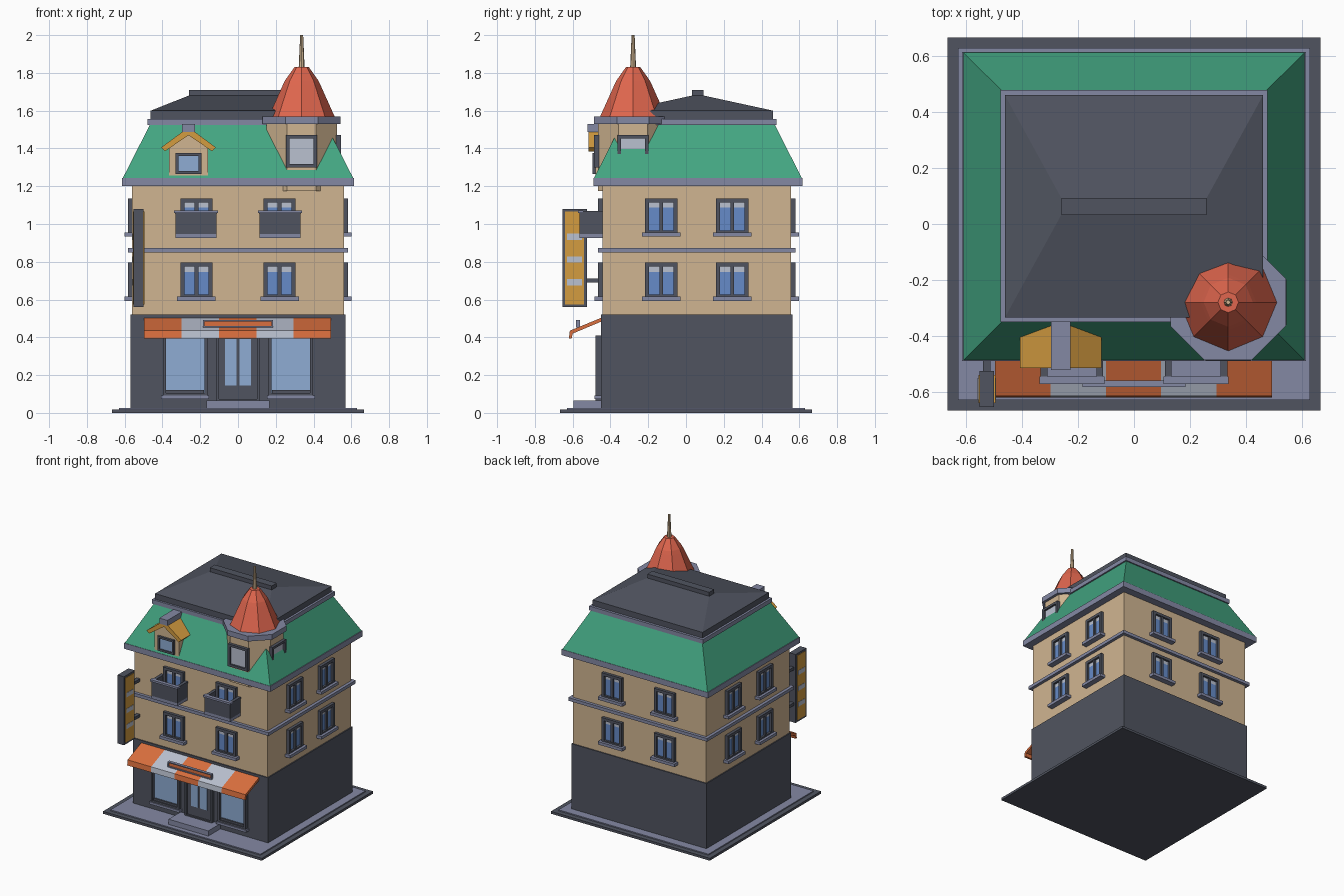
import bpy, bmesh
from math import pi, cos, sin
from mathutils import Matrix, Vector

if "Cube" in bpy.data.objects:
    bpy.data.objects.remove(bpy.data.objects["Cube"])


def material(name, *rgb):
    lin = [((c / 255 + 0.055) / 1.055) ** 2.4 for c in rgb] + [1]
    m = bpy.data.materials.new(name)
    m.use_nodes = True
    m.diffuse_color = lin
    m.node_tree.nodes["Principled BSDF"].inputs["Base Color"].default_value = lin
    return m


TAN = material("tan plaster", 208, 181, 145)
DARK = material("dark slate", 80, 84, 96)
TRIM = material("lavender trim", 132, 137, 164)
GREEN = material("green roof", 67, 165, 129)
CORAL = material("coral tile", 224, 102, 78)
ORANGE = material("orange cloth", 218, 111, 62)
YELLOW = material("yellow paint", 212, 156, 64)
BLUE = material("window blue", 102, 139, 200)
SKY = material("shop glass blue", 142, 172, 212)
PALE = material("pale grey", 186, 193, 208)

CY = 0.057            # building centre in y
HX, HY = 0.56, 0.50   # half sizes of the upper walls


def finish(name, bm, mats):
    bmesh.ops.recalc_face_normals(bm, faces=bm.faces)
    me = bpy.data.meshes.new(name)
    bm.to_mesh(me)
    bm.free()
    for m in mats:
        me.materials.append(m)
    ob = bpy.data.objects.new(name, me)
    bpy.context.collection.objects.link(ob)
    return ob


def boxes(name, parts, place=Matrix.Identity(4)):
    """One object from (x range, y range, z range, material) blocks."""
    bm = bmesh.new()
    mats = []
    for xs, ys, zs, mat in parts:
        if mat not in mats:
            mats.append(mat)
        spans = (xs, ys, zs)
        mid = Vector([(s[0] + s[1]) / 2 for s in spans])
        size = Vector([abs(s[1] - s[0]) for s in spans])
        made = bmesh.ops.create_cube(
            bm, size=1, matrix=place @ Matrix.Translation(mid) @ Matrix.Diagonal(size).to_4x4())
        for f in {f for v in made["verts"] for f in v.link_faces}:
            f.material_index = mats.index(mat)
    return finish(name, bm, mats)


def loft(name, rings, mat):
    """Skin a stack of equal-length point rings and cap the ends."""
    bm = bmesh.new()
    rows = [[bm.verts.new(p) for p in ring] for ring in rings]
    for a, b in zip(rows, rows[1:]):
        for i in range(len(a)):
            j = (i + 1) % len(a)
            bm.faces.new((a[i], a[j], b[j], b[i]))
    bm.faces.new(rows[0])
    bm.faces.new(rows[-1])
    return finish(name, bm, [mat])


def rect(hx, hy, z, cy=0.063):
    return [(-hx, cy - hy, z), (hx, cy - hy, z), (hx, cy + hy, z), (-hx, cy + hy, z)]


def block(name, hx, hy, z0, z1, mat, cy=CY):
    return loft(name, [rect(hx, hy, z0, cy), rect(hx, hy, z1, cy)], mat)


# Pavement and walls
block("pavement_edge", 0.667, 0.667, 0, 0.018, DARK, 0)
block("pavement", 0.63, 0.63, 0.018, 0.026, TRIM, 0)
block("shop_floor_walls", 0.568, 0.508, 0.02, 0.52, DARK)
block("upper_walls", HX, HY, 0.52, 1.21, TAN)
block("belt_course", 0.583, 0.523, 0.848, 0.872, TRIM)
block("cornice", 0.615, 0.553, 1.2, 1.243, TRIM, 0.063)

# Roof
loft("mansard_roof", [rect(0.61, 0.55, 1.243), rect(0.464, 0.405, 1.53)], GREEN)
block("roof_trim", 0.478, 0.415, 1.525, 1.557, TRIM, 0.065)
loft("top_roof", [rect(0.462, 0.398, 1.555), rect(0.462, 0.398, 1.6),
                  rect(0.26, 0.03, 1.68)], DARK)
block("ridge_cap", 0.26, 0.03, 1.67, 1.71, DARK, 0.063)


def frame(u, hw, z0, z1, d0, d1, t, mat=DARK):
    """Four frame bars; y runs outward along -y from d0 to d1."""
    ys = (-d0, -d1)
    return [((u - hw, u - hw + t), ys, (z0, z1), mat),
            ((u + hw - t, u + hw), ys, (z0, z1), mat),
            ((u - hw + t, u + hw - t), ys, (z1 - t, z1), mat),
            ((u - hw + t, u + hw - t), ys, (z0, z0 + t), mat)]


def side(turn):
    return Matrix.Translation((0, CY, 0)) @ Matrix.Rotation(turn * pi / 2, 4, "Z")


# Upper-floor windows on all four sides
for turn, label in enumerate(("front", "left", "back", "right")):
    wall = HX if turn % 2 else HY
    spread = 0.188 if turn % 2 else 0.22
    for z0, floor in ((0.605, "lower"), (0.945, "upper")):
        for s in (-1, 1):
            u = s * spread
            parts = frame(u, 0.085, z0, z0 + 0.19, wall - 0.01, wall + 0.022, 0.021)
            parts += [
                ((u - 0.01, u + 0.01), (-wall, -wall - 0.018), (z0, z0 + 0.19), DARK),
                ((u - 0.07, u + 0.07), (-wall, -wall - 0.006), (z0 + 0.01, z0 + 0.142), BLUE),
                ((u - 0.07, u + 0.07), (-wall, -wall - 0.006), (z0 + 0.142, z0 + 0.175), PALE),
                ((u - 0.102, u + 0.102), (-wall, -wall - 0.042), (z0 - 0.012, z0 + 0.01), TRIM)]
            boxes(f"{label}_{floor}_window_{'b' if s > 0 else 'a'}", parts, side(turn))

for s, label in ((-1, "right"), (1, "left")):
    # Balcony with hollow tray
    u = s * 0.222
    parts = [((u - 0.108, u + 0.108), (-0.44, -0.565), (0.925, 0.947), TRIM),
             ((u - 0.108, u + 0.108), (-0.55, -0.565), (0.947, 1.057), DARK),
             ((u - 0.116, u + 0.116), (-0.545, -0.573), (1.057, 1.072), TRIM)]
    for e in (-1, 1):
        x = u + e * 0.1
        parts += [((x - 0.008, x + 0.008), (-0.44, -0.55), (0.947, 1.057), DARK),
                  ((x - 0.012, x + 0.012), (-0.44, -0.545), (1.055, 1.068), DARK)]
    boxes("balcony_" + label, parts)

    # Shop window
    u = s * 0.28
    parts = frame(u, 0.118, 0.09, 0.41, 0.44, 0.478, 0.016)
    parts += [((u - 0.11, u + 0.11), (-0.44, -0.459), (0.1, 0.4), SKY),
              ((u - 0.1, u + 0.1), (-0.44, -0.47), (0.1, 0.12), DARK),
              ((u - 0.127, u + 0.127), (-0.44, -0.485), (0.074, 0.092), TRIM)]
    boxes("shop_window_" + label, parts)

# Door and step
door = frame(0, 0.115, 0.06, 0.41, 0.44, 0.478, 0.014)
door += [((-0.1, 0.1), (-0.44, -0.465), (0.06, 0.4), DARK)]
for s in (-1, 1):
    door += [((s * 0.008, s * 0.068), (-0.46, -0.469), (0.145, 0.39), SKY)]
boxes("shop_door", door)
boxes("door_step", [((-0.167, 0.167), (-0.44, -0.595), (0.02, 0.065), TRIM)])

# Striped awning
AWNING = [(-0.44, 0.507), (-0.615, 0.435), (-0.62, 0.395), (-0.605, 0.395),
          (-0.6, 0.42), (-0.44, 0.487)]
for i in range(5):
    x0 = -0.497 + i * 0.198
    loft(f"awning_stripe_{i + 1}", [[(x, y, z) for y, z in AWNING] for x in (x0, x0 + 0.198)],
         PALE if i % 2 else ORANGE)
boxes("awning_sign", frame(0, 0.184, 0.452, 0.492, 0.56, 0.583, 0.007, TRIM)
      + [((-0.178, 0.178), (-0.565, -0.575), (0.458, 0.486), ORANGE)])

# Vertical blade sign with brackets
blade = [((-0.553, -0.5), (-0.655, -0.525), (0.56, 1.08), DARK)]
for x0, x1 in ((-0.557, -0.553), (-0.5, -0.496)):
    blade.append(((x0, x1), (-0.64, -0.54), (0.575, 1.065), YELLOW))
    for z in (0.675, 0.795, 0.915):
        blade.append(((x0 - 0.002, x1 + 0.002), (-0.63, -0.55), (z, z + 0.034), PALE))
for z in (0.69, 0.96):
    blade.append(((-0.54, -0.513), (-0.53, -0.44), (z, z + 0.022), DARK))
boxes("blade_sign", blade)

# Corner turret
TX, TY = 0.337, -0.28


def octagon(r, z, phase=0.0):
    return [(TX + r * cos(i * pi / 4 + phase), TY + r * sin(i * pi / 4 + phase), z)
            for i in range(8)]


def drum(name, apothem, z0, z1, mat):
    r = apothem / cos(pi / 8)
    return loft(name, [octagon(r, z, pi / 8) for z in (z0, z1)], mat)


drum("turret_walls", 0.186, 1.175, 1.535, TAN)
drum("turret_eave", 0.206, 1.53, 1.57, TRIM)
loft("turret_roof", [octagon(r, z) for r, z in
                     ((0.174, 1.57), (0.1, 1.735), (0.088, 1.76), (0.037, 1.832))], CORAL)
loft("turret_finial", [octagon(0.016, 1.82), octagon(0.008, 2.0)], TAN)
for turn, label in ((0, "front"), (1, "left")):
    parts = frame(0, 0.082, 1.3, 1.47, 0.17, 0.208, 0.018)
    parts.append(((-0.07, 0.07), (-0.17, -0.194), (1.31, 1.46), PALE))
    boxes("turret_window_" + label, parts,
          Matrix.Translation((TX, TY, 0)) @ Matrix.Rotation(turn * pi / 2, 4, "Z"))

# Dormer
DX = -0.262
HOUSE = [(-0.102, 1.25), (0.102, 1.25), (0.102, 1.405), (0, 1.48), (-0.102, 1.405)]
GABLE = [(-0.145, 1.405), (-0.125, 1.385), (0, 1.47), (0.125, 1.385), (0.145, 1.405), (0, 1.512)]
for name, shape, y0, mat in (("dormer_walls", HOUSE, -0.48, TAN),
                             ("dormer_roof", GABLE, -0.515, YELLOW)):
    loft(name, [[(DX + x, y, z) for x, z in shape] for y in (y0, -0.33)], mat)
boxes("dormer_ridge", [((DX - 0.034, DX + 0.034), (-0.522, -0.345), (1.488, 1.53), TRIM)])
boxes("dormer_window", frame(DX, 0.069, 1.265, 1.375, 0.47, 0.496, 0.015)
      + [((DX - 0.06, DX + 0.06), (-0.47, -0.487), (1.27, 1.37), SKY)])
